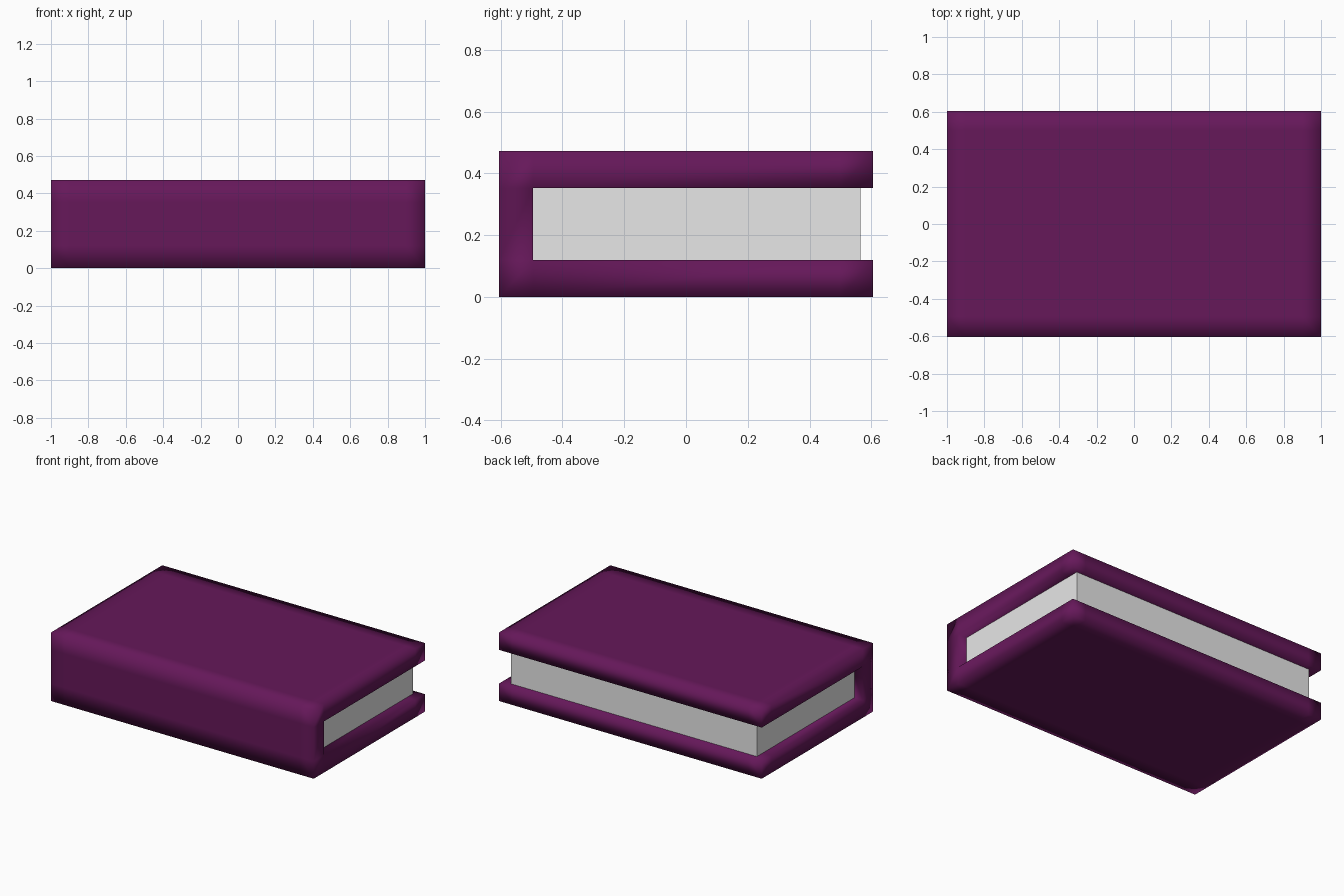
import bpy
import bmesh
from mathutils import Vector

cube = bpy.data.objects.get("Cube")
if cube:
    bpy.data.objects.remove(cube, do_unlink=True)


def make_material(name, color):
    mat = bpy.data.materials.new(name)
    mat.use_nodes = True
    mat.diffuse_color = color
    mat.node_tree.nodes["Principled BSDF"].inputs["Base Color"].default_value = color
    return mat


def finish(bm, name, mat, smooth):
    bmesh.ops.recalc_face_normals(bm, faces=bm.faces[:])
    for face in bm.faces:
        face.smooth = smooth
    mesh = bpy.data.meshes.new(name)
    bm.to_mesh(mesh)
    bm.free()
    mesh.materials.append(mat)
    obj = bpy.data.objects.new(name, mesh)
    bpy.context.collection.objects.link(obj)
    return obj


purple = make_material("dark purple", (0.132, 0.009, 0.102, 1))
paper = make_material("paper grey", (0.8, 0.8, 0.8, 1))

# Cover: C-shaped end section, swept along the length of the spine
ys = [-0.605, -0.495, 0.5, 0.605]
zs = [0, 0.12, 0.352, 0.472]
bm = bmesh.new()
grid = {(i, j): bm.verts.new((-1, y, z)) for i, y in enumerate(ys) for j, z in enumerate(zs)}
for i in range(3):
    for j in range(3):
        if i == 0 or j != 1:
            bm.faces.new([grid[i, j], grid[i + 1, j], grid[i + 1, j + 1], grid[i, j + 1]])
swept = bmesh.ops.extrude_face_region(bm, geom=bm.faces[:])["geom"]
bmesh.ops.translate(bm, vec=Vector((2, 0, 0)),
                    verts=[g for g in swept if isinstance(g, bmesh.types.BMVert)])

# Support loops keep the soft edge shading close to both ends
for x in (-0.9, 0.9):
    bmesh.ops.bisect_plane(bm, geom=bm.verts[:] + bm.edges[:] + bm.faces[:],
                           plane_co=(x, 0, 0), plane_no=(1, 0, 0))
finish(bm, "cover", purple, True)

# Page block, flat-sided, between the boards
bm = bmesh.new()
bmesh.ops.create_cube(bm, size=1)
bmesh.ops.scale(bm, vec=(1.87, 1.06, 0.232), verts=bm.verts[:])
bmesh.ops.translate(bm, vec=(0, 0.035, 0.236), verts=bm.verts[:])
finish(bm, "pages", paper, False)
